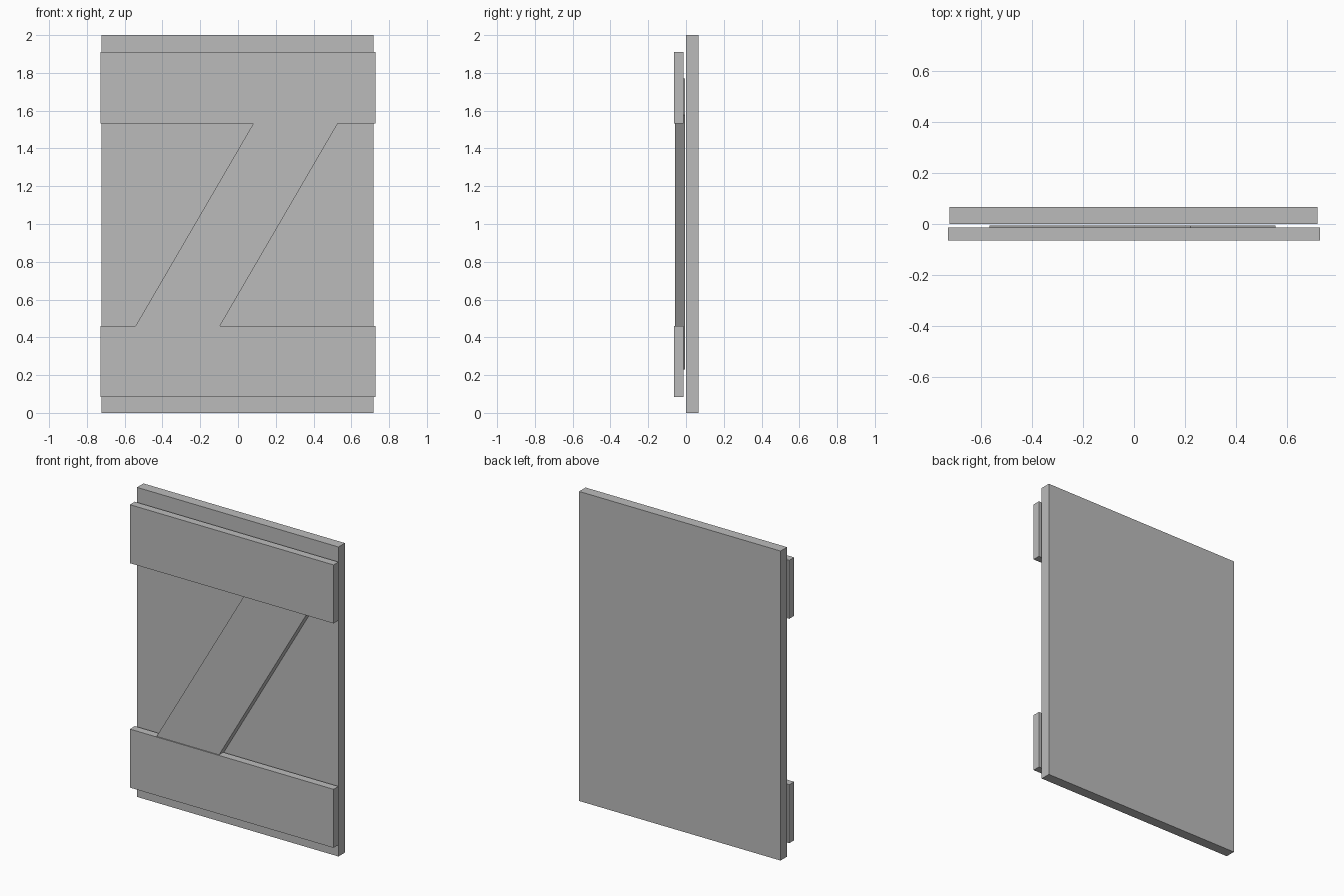
import bpy
import math

default = bpy.data.objects.get("Cube")
if default:
    bpy.data.objects.remove(default, do_unlink=True)

# One plain grey for the whole door
grey = bpy.data.materials.new("plain_grey")
grey.use_nodes = True
colour = (0.5, 0.5, 0.5, 1)
grey.diffuse_color = colour
grey.node_tree.nodes["Principled BSDF"].inputs["Base Color"].default_value = colour


def board(name, centre, size, lean=0):
    """Flat-sided board, optionally leaning about the y axis."""
    bpy.ops.mesh.primitive_cube_add(size=1, location=centre, rotation=(0, lean, 0))
    obj = bpy.context.object
    obj.name = name
    obj.scale = size
    bpy.ops.object.transform_apply(location=False, rotation=True, scale=True)
    obj.data.materials.append(grey)
    return obj


# Door panel at the back
board("door_panel", (-0.002, 0.033, 1), (1.44, 0.066, 2))

# Horizontal rails, slightly wider than the panel and standing clear of it
for name, z in (("lower_rail", 0.272), ("upper_rail", 1.722)):
    board(name, (0, -0.039, z), (1.456, 0.05, 0.378))

# Diagonal brace, its square ends tucked behind the rails
board("diagonal_brace", (-0.005, -0.031, 1), (0.386, 0.052, 1.56), math.radians(30.2))
